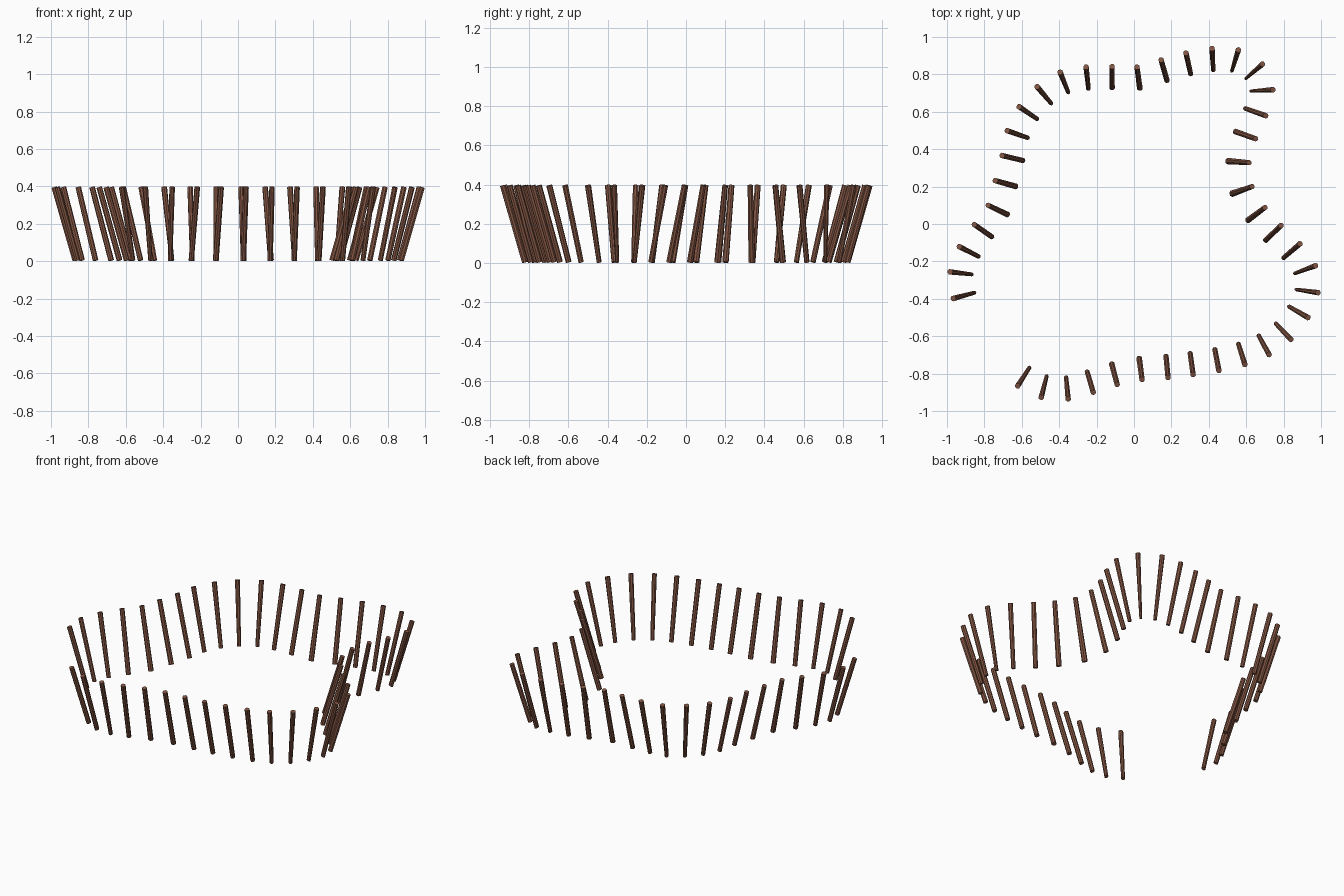
import bpy, bmesh, math
from mathutils import Vector

if "Cube" in bpy.data.objects:
    bpy.data.objects.remove(bpy.data.objects["Cube"])

HEIGHT, LEAN, RADIUS, SIDES, PITCH = 0.4, 0.113, 0.0152, 8, 0.137

# Fence line seen from above, through the post tops (first and last are only end guides)
LINE = [Vector(p) + Vector((.002, -.003)) for p in [
    (-.912, -.523), (-.968, -.395), (-.985, -.253), (-.936, -.118), (-.856, 0), (-.782, .103),
    (-.744, .235), (-.707, .369), (-.68, .502), (-.616, .63), (-.52, .737),
    (-.397, .815), (-.258, .842), (-.119, .845), (.014, .842), (.143, .88),
    (.276, .917), (.415, .941), (.556, .934), (.685, .858), (.741, .721),
    (.702, .582), (.648, .459), (.613, .331), (.629, .203), (.698, .091),
    (.784, -.005), (.885, -.103), (.968, -.22), (.982, -.364), (.928, -.497),
    (.837, -.614), (.72, -.695), (.591, -.748), (.452, -.78), (.314, -.802),
    (.18, -.818), (.041, -.828), (-.092, -.855), (-.22, -.897), (-.354, -.932),
    (-.498, -.924), (-.624, -.863), (-.733, -.773)]]


def spacing(points, i):
    a, b = max(i - 1, 0), min(i + 1, len(points) - 1)
    return (points[b] - points[a]).length / (b - a)


def ring(bm, centre, along, across, width):
    verts = []
    for k in range(SIDES):
        a = 2 * math.pi * (k + 0.5) / SIDES
        verts.append(bm.verts.new(centre + along * (math.cos(a) * width)
                                  + across * (math.sin(a) * RADIUS)))
    return verts


# Each post leans outward, square to the fence line
tangents = [(LINE[i + 1] - LINE[i - 1]).normalized() for i in range(1, len(LINE) - 1)]
tops = LINE[1:-1]
feet = [p + Vector((t.y, -t.x)) * LEAN for p, t in zip(tops, tangents)]
tilt = RADIUS * LEAN / math.hypot(HEIGHT, LEAN)

bm = bmesh.new()
for i, t in enumerate(tangents):
    foot = Vector((*feet[i], tilt))
    top = Vector((*tops[i], HEIGHT - tilt))
    along = Vector((t.x, t.y, 0))
    across = (top - foot).normalized().cross(along)
    # Posts narrow where the bend squeezes them together
    low = ring(bm, foot, along, across, RADIUS * spacing(feet, i) / PITCH)
    high = ring(bm, top, along, across, RADIUS * spacing(tops, i) / PITCH)
    bm.faces.new(low[::-1])
    bm.faces.new(high)
    for k in range(SIDES):
        n = (k + 1) % SIDES
        bm.faces.new((low[k], low[n], high[n], high[k]))
bmesh.ops.recalc_face_normals(bm, faces=bm.faces)

mesh = bpy.data.meshes.new("fence_posts")
bm.to_mesh(mesh)
bm.free()
posts = bpy.data.objects.new("fence_posts", mesh)
bpy.context.collection.objects.link(posts)

# Dark brown wood
wood = bpy.data.materials.new("dark_wood")
wood.diffuse_color = (0.22, 0.09, 0.055, 1)
wood.use_nodes = True
wood.node_tree.nodes["Principled BSDF"].inputs["Base Color"].default_value = wood.diffuse_color
mesh.materials.append(wood)
